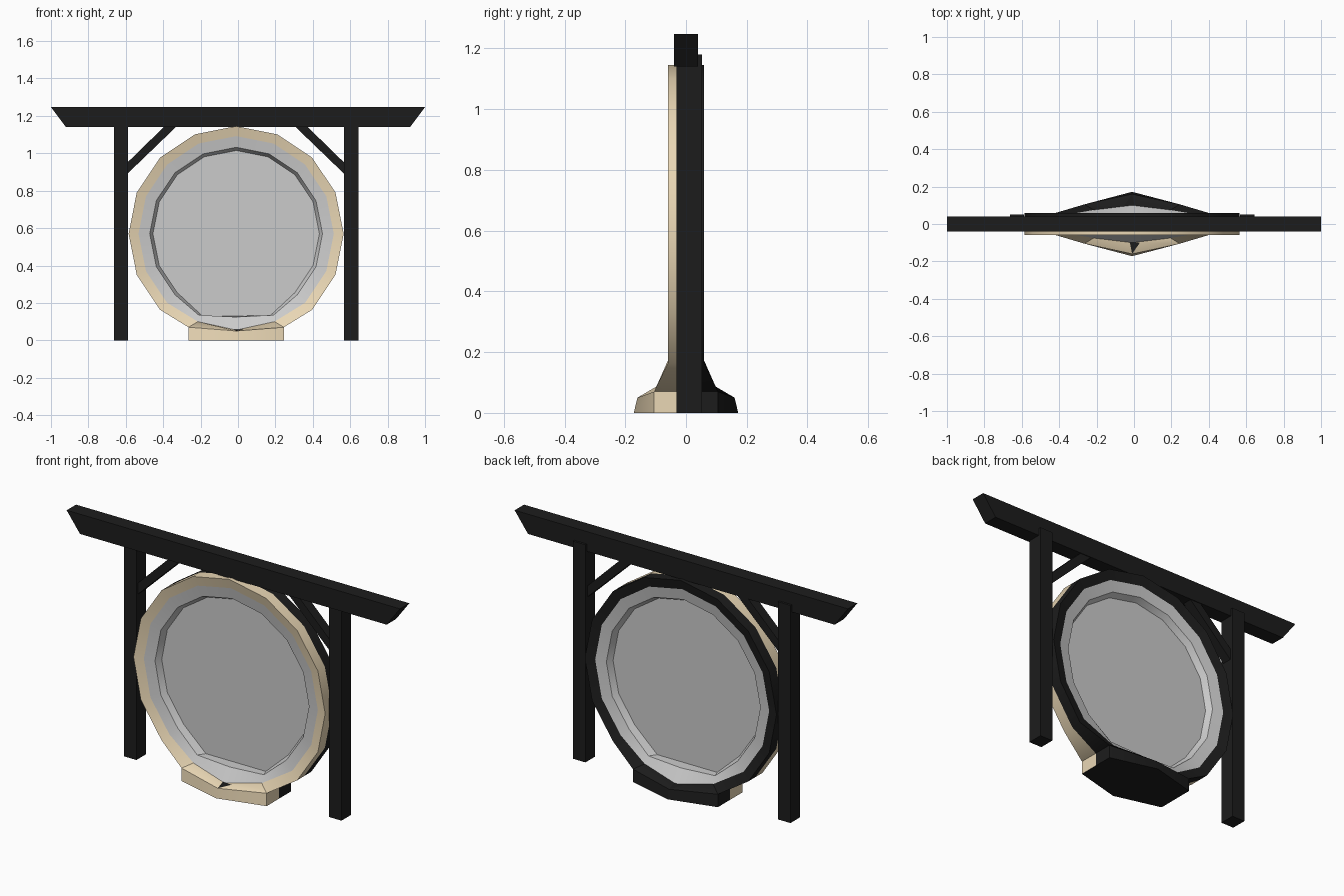
import bpy, bmesh, math

if "Cube" in bpy.data.objects:
    bpy.data.objects.remove(bpy.data.objects["Cube"])

CX, CZ, N = -0.01, 0.57, 16


def material(name, rgb):
    m = bpy.data.materials.new(name)
    m.diffuse_color = (*rgb, 1)
    m.use_nodes = True
    m.node_tree.nodes["Principled BSDF"].inputs["Base Color"].default_value = m.diffuse_color
    return m


tan = material("sandy_tan", (0.82, 0.68, 0.46))
black = material("black_wood", (0.012, 0.012, 0.012))


def loft(name, rows, closed=False, mats=(), smooth=True):
    """Bridge equal loops of points; join the last to the first, or cap both ends.
    With two materials the front half takes the first, the back half the second."""
    bm = bmesh.new()
    loops = [[bm.verts.new(p) for p in row] for row in rows]
    n = len(rows[0])
    pairs = list(zip(loops, loops[1:]))
    if closed:
        pairs.append((loops[-1], loops[0]))
    else:
        bm.faces.new(loops[0])
        bm.faces.new(loops[-1])
    for a, b in pairs:
        for i in range(n):
            j = (i + 1) % n
            bm.faces.new((a[i], a[j], b[j], b[i]))
    bmesh.ops.recalc_face_normals(bm, faces=bm.faces)
    if len(mats) == 2:
        for f in bm.faces:
            f.material_index = 0 if f.calc_center_median().y < 0 else 1
    mesh = bpy.data.meshes.new(name)
    bm.to_mesh(mesh)
    bm.free()
    for m in mats:
        mesh.materials.append(m)
    ob = bpy.data.objects.new(name, mesh)
    bpy.context.collection.objects.link(ob)
    if smooth:
        bpy.ops.object.select_all(action='DESELECT')
        ob.select_set(True)
        bpy.context.view_layer.objects.active = ob
        bpy.ops.object.shade_smooth_by_angle(angle=math.radians(30))
    return ob


def ring(r, y, side, bottom):
    """16-sided ring; side = (half x, z, y) of the two low corners, bottom = (z, y)."""
    pts = []
    for i in range(N):
        a = 2 * math.pi * i / N
        x, z, yy = r * math.cos(a), CZ + r * math.sin(a), y
        if i in (11, 13):
            x, z, yy = math.copysign(side[0], x), side[1], side[2]
        elif i == 12:
            z, yy = bottom
        pts.append((CX + x, yy, z))
    return pts


def flip(row):
    return [(x, -y, z) for x, y, z in row]


def prism(name, outline, y0, y1):
    return loft(name, [[(x, y, z) for x, z in outline] for y in (y0, y1)],
                mats=(black,), smooth=False)


# Round frame, widening into the foot at the bottom
outer = ring(0.575, -0.06, (0.255, 0.07, -0.105), (0.05, -0.16))
inner = ring(0.522, -0.047, (0.205, 0.10, -0.075), (0.055, -0.10))
middle = ring(0.575, 0, (0.255, 0.07, 0), (0.05, 0))
loft("round_frame", [inner, outer, middle, flip(outer), flip(inner)],
     closed=True, mats=(tan, black))

# Foot under the frame
foot = [(-0.255, 0), (-0.255, -0.105), (0, -0.172), (0.255, -0.105),
        (0.255, 0), (0.255, 0.105), (0, 0.172), (-0.255, 0.105)]
top = [(CX + x, y * (0.93 if x == 0 else 1), 0.05 if x == 0 else 0.07) for x, y in foot]
loft("foot", [[(CX + x, y, 0) for x, y in foot], top], mats=(tan, black))

# Grey inner rim and flat panel, on both sides
step = ring(0.462, -0.037, (0.20, 0.135, -0.05), (0.125, -0.055))
panel = ring(0.445, -0.004, (0.18, 0.13, -0.004), (0.13, -0.004))
loft("inner_rim_and_panel",
     [panel, step, inner, flip(inner), flip(step), flip(panel)])

# Top beam with slanted ends
prism("top_beam", [(-1, 1.247), (1, 1.247), (0.92, 1.14), (-0.92, 1.14)], -0.04, 0.04)

# Posts and diagonal braces
for s, side in ((-1, "left"), (1, "right")):
    post = [(0.567, 0), (0.643, 0), (0.643, 1.18), (0.567, 1.18)]
    brace = [(0.58, 0.89), (0.31, 1.15), (0.375, 1.15), (0.58, 0.95)]
    off = -0.012
    prism(side + "_post", [(s * x + (-0.02 if s < 0 else 0), z) for x, z in post],
          -0.032, 0.052)
    prism(side + "_brace", [(s * x + off, z) for x, z in brace], -0.018, 0.036)
